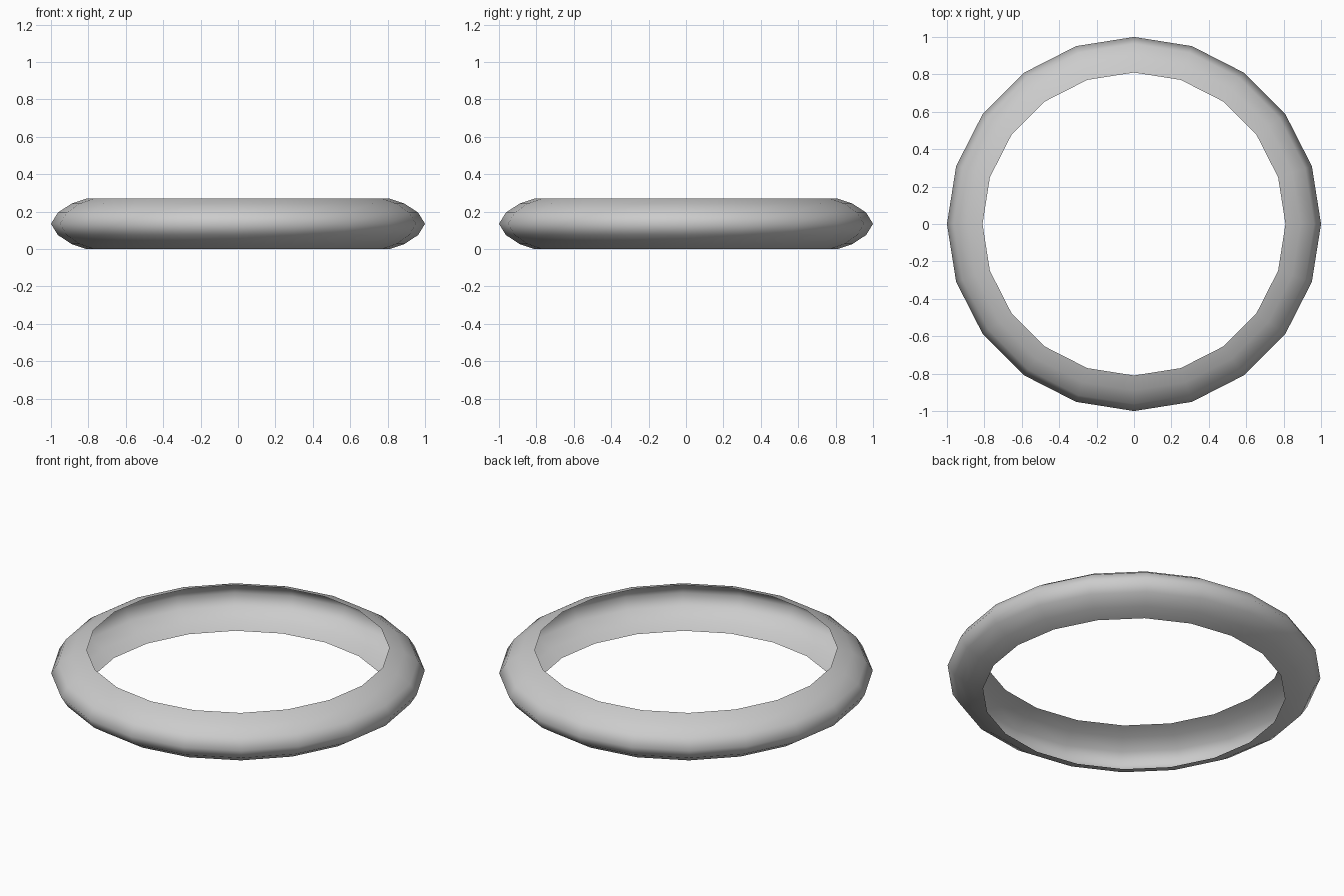
import bpy, bmesh, math

if "Cube" in bpy.data.objects:
    bpy.data.objects.remove(bpy.data.objects["Cube"])

SIDES = 20
MID = 0.135
# radius, height offset from the mid plane: rounded outer band, open on the inside
half = [(1.0, 0.0), (0.963, 0.06), (0.89, 0.108), (0.81, 0.135)]
profile = [(r, MID - h) for r, h in reversed(half)] + [(r, MID + h) for r, h in half[1:]]

# ring band: lathe the profile around z
bm = bmesh.new()
rings = []
for i in range(SIDES):
    a = 2 * math.pi * i / SIDES
    rings.append([bm.verts.new((r * math.cos(a), r * math.sin(a), z)) for r, z in profile])
for i in range(SIDES):
    p, q = rings[i], rings[(i + 1) % SIDES]
    for k in range(len(profile) - 1):
        bm.faces.new((p[k], q[k], q[k + 1], p[k + 1])).smooth = True

mesh = bpy.data.meshes.new("ring_band")
bm.to_mesh(mesh)
bm.free()
bpy.context.collection.objects.link(bpy.data.objects.new("ring_band", mesh))
